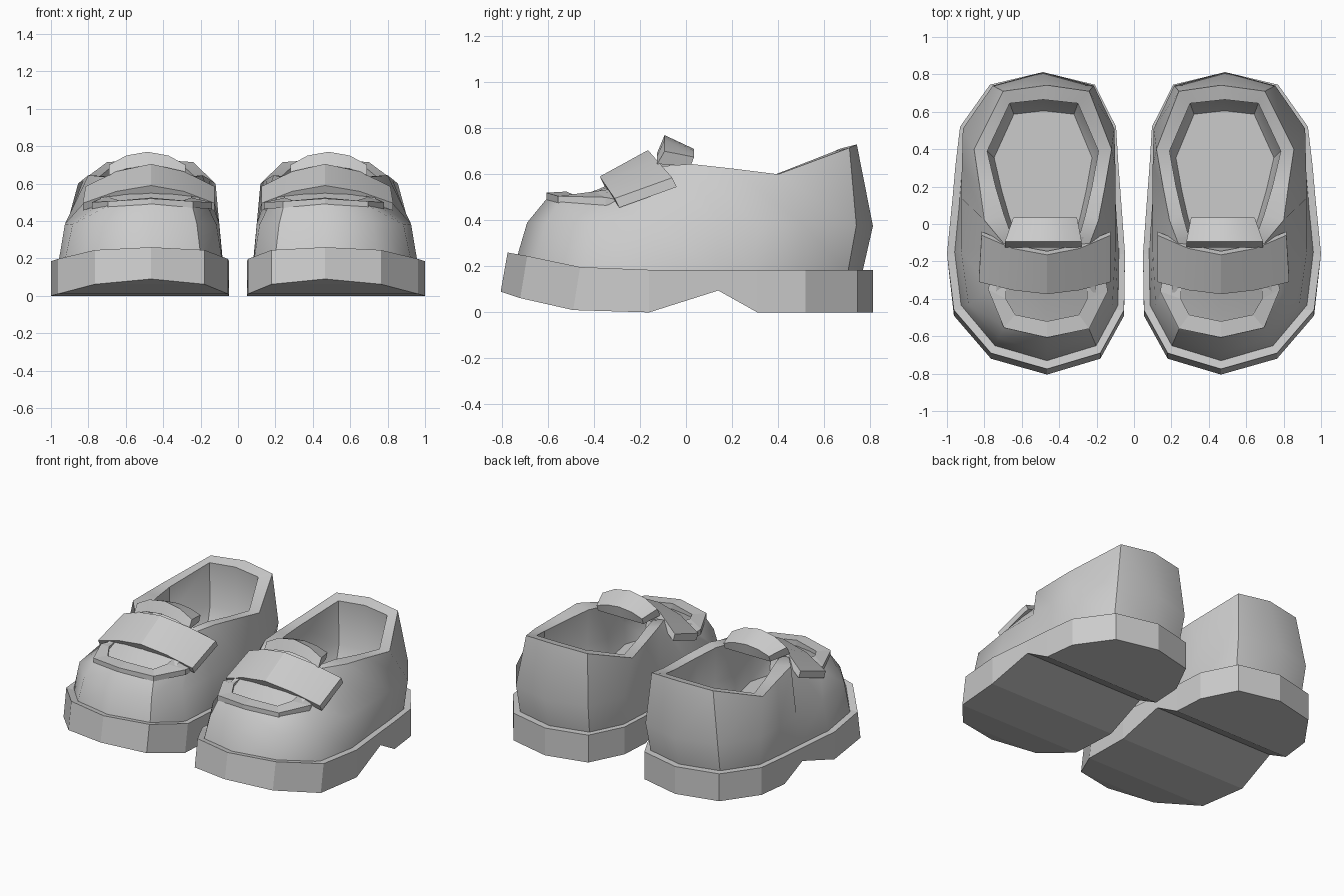
import bpy, bmesh, math

cube = bpy.data.objects.get("Cube")
if cube:
    bpy.data.objects.remove(cube, do_unlink=True)

grey = bpy.data.materials.new("plain_grey")
grey.use_nodes = True
grey.diffuse_color = (0.6, 0.6, 0.6, 1)
grey.node_tree.nodes["Principled BSDF"].inputs["Base Color"].default_value = (0.6, 0.6, 0.6, 1)


def make(name, bm, side, smooth=0):
    """Turn a bmesh into an object, flipped over x for the right shoe."""
    for v in bm.verts:
        v.co.x *= side
    bmesh.ops.recalc_face_normals(bm, faces=bm.faces)
    me = bpy.data.meshes.new(name)
    bm.to_mesh(me)
    bm.free()
    me.materials.append(grey)
    ob = bpy.data.objects.new(("left_" if side > 0 else "right_") + name, me)
    bpy.context.collection.objects.link(ob)
    if smooth:
        bpy.ops.object.select_all(action="DESELECT")
        ob.select_set(True)
        bpy.context.view_layer.objects.active = ob
        bpy.ops.object.shade_smooth_by_angle(angle=math.radians(smooth))
    return ob


def ring(stations):
    """Closed loop from (inner x, outer x, y, z) stations running toe to heel."""
    inner = [(a, y, z) for a, b, y, z in stations]
    outer = [(b, y, z) for a, b, y, z in stations[1:-1]]
    return inner + outer[::-1]


def loft(bm, rings, closed=True):
    """Skin a list of point loops with quads and return the vertex loops."""
    loops = [[bm.verts.new(p) for p in r] for r in rings]
    n = len(loops[0])
    for lo, hi in zip(loops, loops[1:]):
        for i in range(n if closed else n - 1):
            j = (i + 1) % n
            bm.faces.new((lo[i], lo[j], hi[j], hi[i]))
    return loops


def cap(bm, loop):
    """Close a station loop with faces running straight across the shoe."""
    n, h = len(loop), len(loop) // 2
    bm.faces.new((loop[0], loop[1], loop[-1]))
    for i in range(1, h - 1):
        bm.faces.new((loop[i], loop[i + 1], loop[n - i - 1], loop[n - i]))
    bm.faces.new((loop[h - 1], loop[h], loop[h + 1]))


def thick_strip(name, rows, side, depth, smooth):
    """Sheet between rows of points, given thickness along z and y."""
    bm = bmesh.new()
    back, down = depth
    under = [[(x, y + back, z - down) for x, y, z in r] for r in rows[::-1]]
    loops = loft(bm, rows + under)
    # remove the wrap-around quads by rebuilding as a tube across the rows
    bm.clear()
    columns = [list(c) for c in zip(*(rows + under))]
    loops = loft(bm, columns)
    bm.faces.new(loops[0])
    bm.faces.new(loops[-1])
    return make(name, bm, side, smooth)


# Plan of the sole: inner x, outer x, y, underside z, top z
PLAN = [(.465, .465, -.805, .09, .26), (.18, .765, -.72, .062, .245),
        (.053, .963, -.49, .01, .197), (.048, 1.0, -.16, 0, .185),
        (.07, .97, .14, .095, .185), (.083, .955, .31, 0, .185),
        (.096, .93, .52, 0, .185), (.21, .77, .745, 0, .185),
        (.487, .487, .812, 0, .185)]

# Upper: outer waist, rim outside and rim inside, each toe to heel
WAIST = [(.465, .465, -.69, .39), (.22, .725, -.61, .385), (.115, .885, -.43, .38),
         (.10, .925, -.14, .385), (.10, .925, .14, .385), (.10, .92, .31, .38),
         (.105, .915, .51, .38), (.215, .755, .74, .378), (.487, .487, .812, .375)]
RIM_OUT = [(.465, .465, -.60, .50), (.245, .69, -.55, .485), (.16, .765, -.35, .475),
           (.235, .70, -.10, .635), (.19, .80, .02, .645), (.155, .825, .2, .625),
           (.12, .855, .4, .60), (.24, .70, .71, .715), (.465, .465, .742, .73)]
RIM_IN = [(.465, .465, -.52, .50), (.295, .635, -.485, .49), (.25, .69, -.33, .49),
          (.30, .645, -.09, .63), (.26, .695, .05, .638), (.225, .74, .2, .62),
          (.19, .785, .39, .60), (.30, .665, .645, .70), (.485, .485, .665, .71)]


def inset(stations, amount, z=None):
    """Shrink stations towards the middle of the shoe."""
    c = .475
    return [(a + (c - a) * amount, b + (c - b) * amount, y * (1 - amount * .75),
             h if z is None else z) for a, b, y, h in stations]


def build_shoe(side):
    # Sole with raised toe and arched instep
    bm = bmesh.new()
    low = [(a, b, y, z) for a, b, y, z, t in PLAN]
    high = [(a, b, y + (.03 if t > .19 else 0), t) for a, b, y, z, t in PLAN]
    loops = loft(bm, [ring(low), ring(high)])
    cap(bm, loops[0])
    cap(bm, loops[1])
    make("sole", bm, side)

    # Upper: outside wall, rim, lining and insole as one skin
    bm = bmesh.new()
    base = inset([(a, b, y, t - .01) for a, b, y, t in high], .075)
    loops = loft(bm, [ring(base), ring(WAIST), ring(RIM_OUT), ring(RIM_IN),
                      ring(inset(RIM_IN, -.03, .40)), ring(inset(RIM_IN, .12, .28))])
    cap(bm, loops[0])
    cap(bm, loops[-1])
    make("upper", bm, side, 35)

    # Raised trim around the front of the throat
    outer = [(.15, -.30, .49), (.14, -.36, .50), (.24, -.56, .505), (.465, -.607, .52),
             (.695, -.555, .505), (.78, -.35, .50), (.77, -.30, .49)]
    inner = [(.25, -.30, .54), (.25, -.40, .525), (.295, -.485, .51), (.465, -.52, .525),
             (.635, -.485, .51), (.685, -.40, .525), (.685, -.30, .54)]
    thick_strip("toe_trim", [outer, inner], side, (0, .035), 0)

    # Tongue sheet filling the throat, arched across
    rows = []
    for y, z, half, rise in ((-.55, .465, .20, .01), (-.38, .505, .27, .03),
                             (-.22, .57, .25, .04), (-.07, .635, .20, .03)):
        rows.append([(.47 + half * k, y, z + rise * (1 - k * k)) for k in (-1, -.5, 0, .5, 1)])
    thick_strip("tongue", rows, side, (0, .03), 40)

    # Tongue tip: thick arched flap standing above the throat
    arch = [(-1, 0), (-.55, .05), (0, .07), (.55, .05), (1, 0)]
    front = [(.485 + .205 * k, -.125, .645 + r * .7) for k, r in arch]
    crest = [(.485 + .205 * k, -.093, .70 + r) for k, r in arch]
    rear = [(.475 + .17 * k, .035, .675 + r * .5) for k, r in arch]
    foot = [(.475 + .17 * k, .02, .635) for k, r in arch]
    bm = bmesh.new()
    loops = loft(bm, [list(c) for c in zip(front, crest, rear, foot)])
    bm.faces.new(loops[0])
    bm.faces.new(loops[-1])
    make("tongue_tip", bm, side, 30)

    # Strap arched over the instep
    span = [(.125, .125), (.29, .29), (.465, .465), (.65, .65), (.83, .815)]
    drop = [1, .33, 0, .33, 1]
    fore = [(x[0], -.375 + .065 * d, .59 - .095 * d) for x, d in zip(span, drop)]
    aft = [(x[1], -.165 + .105 * d, .705 - .12 * d) for x, d in zip(span, drop)]
    thick_strip("strap", [fore, aft], side, (.02, .04), 25)


for s in (1, -1):
    build_shoe(s)
